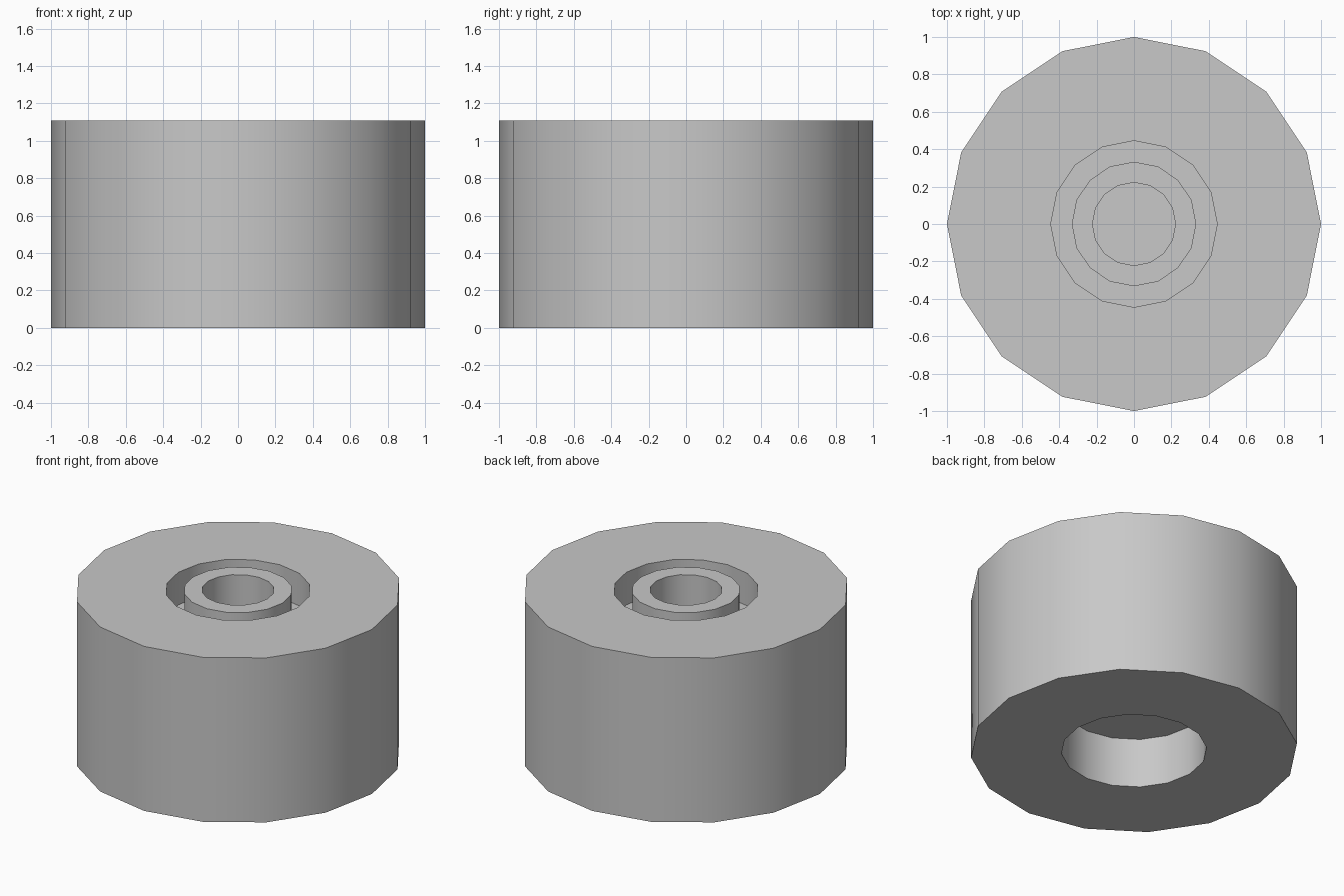
import bpy
import bmesh
import math

SIDES = 16
HEIGHT = 1.11
HOLE_R = 0.445      # top groove and bottom recess
TOP_FLOOR = 0.89
RECESS_TOP = 0.335

cube = bpy.data.objects.get("Cube")
if cube:
    bpy.data.objects.remove(cube, do_unlink=True)

grey = bpy.data.materials.new("light_grey")
grey.use_nodes = True
colour = (0.58, 0.58, 0.58, 1)
grey.diffuse_color = colour
grey.node_tree.nodes["Principled BSDF"].inputs["Base Color"].default_value = colour


def lathe(name, profile, closed=False):
    """Spin an (r, z) profile around the z axis."""
    bm = bmesh.new()
    verts = [bm.verts.new((r, 0, z)) for r, z in profile]
    pairs = list(zip(verts, verts[1:]))
    if closed:
        pairs.append((verts[-1], verts[0]))
    edges = [bm.edges.new(p) for p in pairs]
    bmesh.ops.spin(bm, geom=verts + edges, cent=(0, 0, 0), axis=(0, 0, 1),
                   angle=math.tau, steps=SIDES)
    bmesh.ops.remove_doubles(bm, verts=bm.verts, dist=0.0005)
    bmesh.ops.dissolve_degenerate(bm, edges=bm.edges, dist=0.0005)
    bmesh.ops.recalc_face_normals(bm, faces=bm.faces)
    mesh = bpy.data.meshes.new(name)
    bm.to_mesh(mesh)
    bm.free()
    mesh.materials.append(grey)
    obj = bpy.data.objects.new(name, mesh)
    bpy.context.collection.objects.link(obj)
    bpy.ops.object.select_all(action='DESELECT')
    obj.select_set(True)
    bpy.context.view_layer.objects.active = obj
    bpy.ops.object.shade_smooth_by_angle(angle=math.radians(35))
    return obj


# Drum with a round recess in the bottom and a shallower one in the top
lathe("drum", [(0, RECESS_TOP), (HOLE_R, RECESS_TOP), (HOLE_R, 0), (1, 0),
               (1, HEIGHT), (HOLE_R, HEIGHT), (HOLE_R, TOP_FLOOR), (0, TOP_FLOOR)])

# Hollow hub standing in the top recess, flush with the rim
lathe("hub_tube", [(0.222, TOP_FLOOR), (0.333, TOP_FLOOR),
                   (0.333, HEIGHT), (0.222, HEIGHT)], closed=True)
